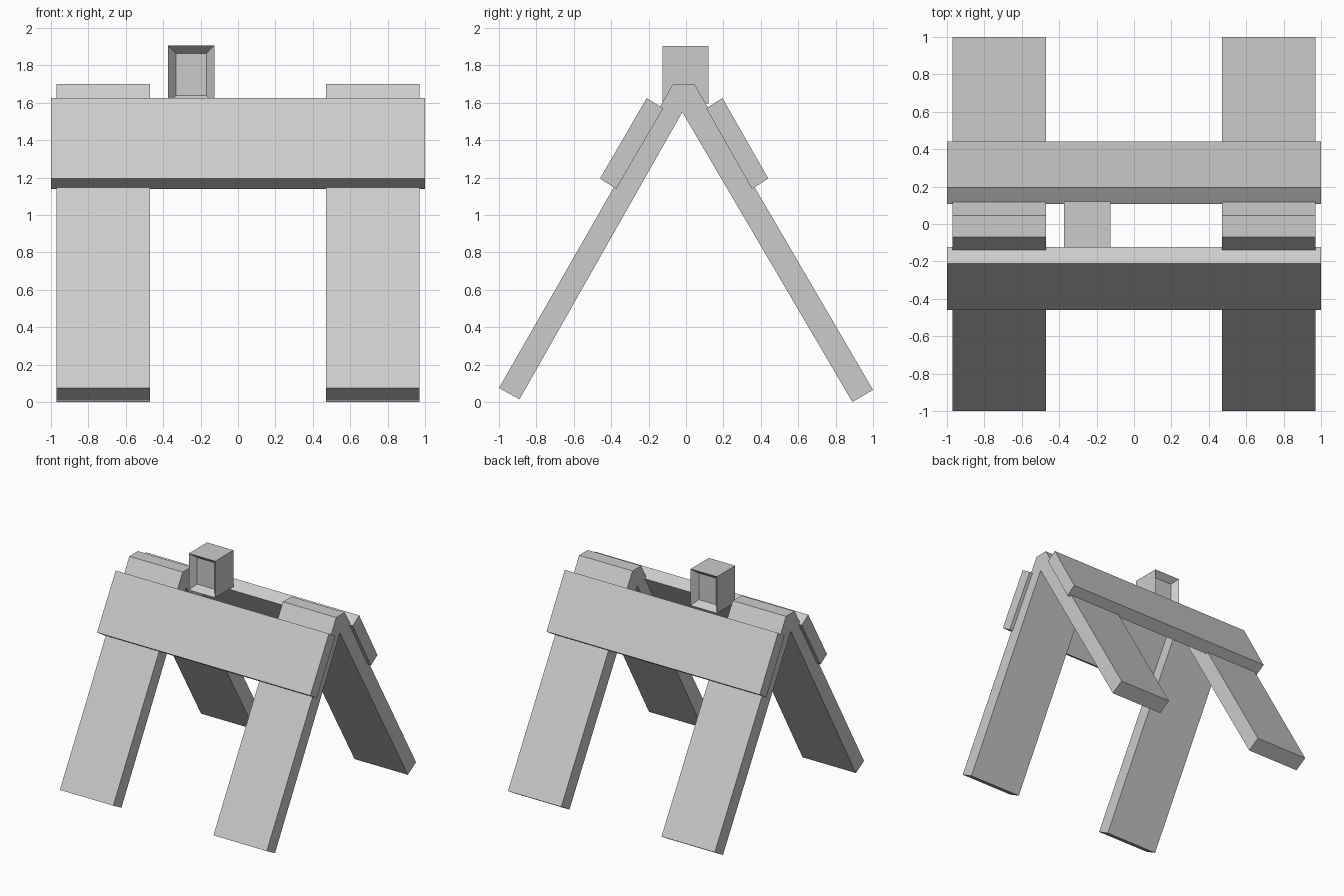
import bpy
import bmesh

cube = bpy.data.objects.get("Cube")
if cube:
    bpy.data.objects.remove(cube, do_unlink=True)

grey = bpy.data.materials.new("plain_grey")
grey.use_nodes = True
colour = (0.6, 0.6, 0.6, 1)
grey.diffuse_color = colour
grey.node_tree.nodes["Principled BSDF"].inputs["Base Color"].default_value = colour


def finish(name, bm):
    bmesh.ops.recalc_face_normals(bm, faces=bm.faces)
    mesh = bpy.data.meshes.new(name)
    bm.to_mesh(mesh)
    bm.free()
    mesh.materials.append(grey)
    obj = bpy.data.objects.new(name, mesh)
    bpy.context.collection.objects.link(obj)
    return obj


def prism(name, profile, x0, x1):
    """Extrude a (y, z) outline along x."""
    bm = bmesh.new()
    face = bm.faces.new([bm.verts.new((x0, y, z)) for y, z in profile])
    ext = bmesh.ops.extrude_face_region(bm, geom=[face])
    moved = [v for v in ext["geom"] if isinstance(v, bmesh.types.BMVert)]
    bmesh.ops.translate(bm, verts=moved, vec=(x1 - x0, 0, 0))
    return finish(name, bm)


# Splayed leg pairs joined at the ridge
a_frame = [(-1, 0.075), (-0.89, 0.015), (-0.02, 1.55), (0.89, 0),
           (1, 0.065), (0.045, 1.70), (-0.07, 1.70)]
prism("right_leg_pair", a_frame, -0.97, -0.47)
prism("left_leg_pair", a_frame, 0.47, 0.97)

# Long planks lying on the slopes
prism("front_plank", [(-0.46, 1.195), (-0.373, 1.14), (-0.122, 1.57), (-0.21, 1.625)], -1, 1)
prism("back_plank", [(0.44, 1.195), (0.353, 1.14), (0.108, 1.57), (0.195, 1.625)], -1, 1)

# Upright block with bevelled recesses on the front and back
bm = bmesh.new()
bmesh.ops.create_cube(bm, size=1)
bmesh.ops.scale(bm, vec=(0.247, 0.245, 0.31), verts=bm.verts)
bmesh.ops.translate(bm, vec=(-0.25, -0.003, 1.75), verts=bm.verts)
bm.normal_update()
ends = [f for f in bm.faces if abs(f.normal.y) > 0.9]
bmesh.ops.inset_individual(bm, faces=ends, thickness=0.06, depth=-0.05)
finish("top_block", bm)
